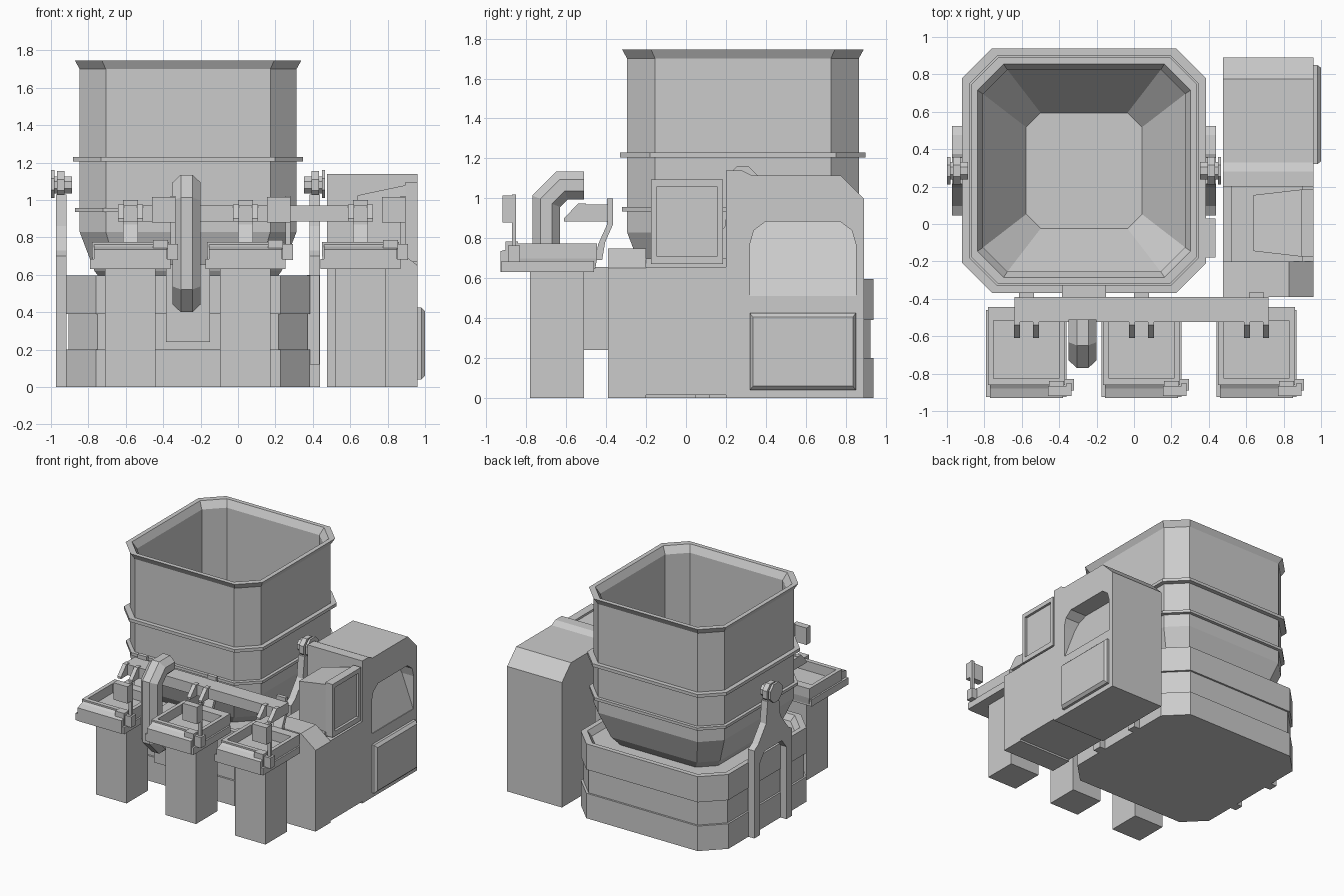
import bpy, bmesh
from math import cos, sin, pi

if "Cube" in bpy.data.objects:
    bpy.data.objects.remove(bpy.data.objects["Cube"])

CX, CY = -0.267, 0.285          # hopper axis


def loft(name, rings, closed=False):
    """Skin equal-length rings of points; cap the ends unless closed."""
    bm = bmesh.new()
    vs = [[bm.verts.new(p) for p in r] for r in rings]
    n = len(vs[0])
    pairs = list(zip(vs, vs[1:])) + ([(vs[-1], vs[0])] if closed else [])
    for a, b in pairs:
        for i in range(n):
            j = (i + 1) % n
            bm.faces.new((a[i], a[j], b[j], b[i]))
    if not closed:
        bm.faces.new(vs[0])
        bm.faces.new(vs[-1])
    bmesh.ops.recalc_face_normals(bm, faces=bm.faces)
    me = bpy.data.meshes.new(name)
    bm.to_mesh(me)
    bm.free()
    ob = bpy.data.objects.new(name, me)
    bpy.context.collection.objects.link(ob)
    return ob


def rect(x0, x1, y0, y1, z):
    return [(x0, y0, z), (x1, y0, z), (x1, y1, z), (x0, y1, z)]


def box(name, x0, x1, y0, y1, z0, z1):
    return loft(name, [rect(x0, x1, y0, y1, z0), rect(x0, x1, y0, y1, z1)])


def prism_x(name, yz, x0, x1):
    return loft(name, [[(x, y, z) for y, z in yz] for x in (x0, x1)])


def prism_y(name, xz, y0, y1):
    return loft(name, [[(x, y, z) for x, z in xz] for y in (y0, y1)])


def octa(h, c, z):
    """Square of half-width h with corners chamfered by c."""
    k = h - c
    pts = [(h, -k), (h, k), (k, h), (-k, h), (-h, k), (-h, -k), (-k, -h), (k, -h)]
    return [(CX + x, CY + y, z) for x, y in pts]


def yz_rect(x, y0, y1, z0, z1):
    return [(x, y0, z0), (x, y1, z0), (x, y1, z1), (x, y0, z1)]


# Hopper: outer skin up, flared rim, inner funnel down
loft("hopper", [octa(*r) for r in [
    (0.30, .10, .35), (0.50, .12, .62), (0.58, .14, .83), (0.58, .14, 1.70),
    (0.605, .145, 1.745), (0.57, .14, 1.745), (0.54, .13, 1.69), (0.54, .13, .86),
    (0.235, .06, .45), (0.09, .02, .40)]])
for i, (h, z0, z1) in enumerate([(0.615, 1.205, 1.23), (0.605, .935, .957)]):
    loft(f"hopper_band_{i}", [octa(h, .15, z0), octa(h, .15, z1),
                              octa(.565, .14, z1), octa(.565, .14, z0)], closed=True)

# Tiered base with a shallow basin on top
loft("base", [octa(*r) for r in [
    (.653, .16, 0), (.653, .16, .2), (.638, .155, .2), (.638, .155, .39),
    (.653, .16, .39), (.653, .16, .595), (.615, .15, .595), (.59, .145, .55),
    (.48, .12, .55)]])

# Side brackets carrying the hopper pivots, mirrored about the hopper axis
bracket = [(-.24, 0), (-.24, .70), (-.19, .73), (-.09, .86), (-.07, 1.03), (.07, 1.03),
           (.09, .86), (.19, .73), (.24, .70), (.24, 0), (.165, 0), (.165, .58),
           (.11, .65), (-.11, .65), (-.165, .58), (-.165, 0)]


def disc(r, cy, cz, n=8):
    return [(cy + r * cos((i + .5) * 2 * pi / n), cz + r * sin((i + .5) * 2 * pi / n))
            for i in range(n)]


for s, side in ((-1, "left"), (1, "right")):
    prism_x(f"{side}_bracket", [(CY + y, z) for y, z in bracket], CX + s * .65, CX + s * .705)
    prism_x(f"{side}_pivot_disc", disc(.08, CY, 1.08), CX + s * .66, CX + s * .70)
    prism_x(f"{side}_pivot_cap", disc(.08, CY, 1.085), CX + s * .715, CX + s * .733)
    prism_x(f"{side}_pivot_pin", disc(.05, CY, 1.08), CX + s * .62, CX + s * .73)
box("side_duct", .37, .435, -.18, .03, .12, .6)

# Tall control cabinet with sloped window recess and raised lower panel
cab = prism_x("cabinet", [(.2, 0), (.89, 0), (.89, 1.0), (.775, 1.115), (.33, 1.115),
                          (.28, 1.14), (.2, 1.14)], .475, .96)
arch = [(.32, .51), (.85, .51), (.85, .77), (.83, .84), (.77, .885),
        (.40, .885), (.34, .84), (.32, .77)]
cut = loft("window_cutter", [[(.98, y, z) for y, z in arch],
                             [(.955 - (z - .51) * .38, y, z) for y, z in arch]])
cut.hide_render = True
cut.hide_set(True)
m = cab.modifiers.new("window", "BOOLEAN")
m.object, m.operation, m.solver = cut, "DIFFERENCE", "EXACT"
loft("lower_panel", [yz_rect(.95, .32, .85, .04, .425), yz_rect(.98, .32, .85, .04, .425),
                     yz_rect(1.0, .335, .835, .06, .405)])

# Console with tapered monitor
box("console", .475, .96, -.2, .2, .015, .655)
loft("monitor_back", [yz_rect(.64, -.145, .155, .64, 1.025), yz_rect(.90, -.175, .185, .64, 1.08)])
loft("monitor", [yz_rect(.895, -.175, .185, .67, 1.095), yz_rect(.96, -.175, .185, .67, 1.095),
                 yz_rect(.96, -.145, .155, .71, 1.06), yz_rect(.94, -.145, .155, .71, 1.06)])
box("monitor_pedestal", .52, .90, -.2, .2, .65, .70)

# Low cabinet with chamfered top
prism_y("low_cabinet", [(.475, 0), (.96, 0), (.96, .65), (.83, .75), (.6, .75), (.475, .72)],
        -.39, -.2)

# Three dispensing stations
for i, c in enumerate((-.575, .04, .655)):
    n = f"station_{i}_"
    box(n + "pillar", c - .135, c + .135, -.78, -.51, 0, .66)
    o = (c - .195, c + .195, -.86, -.455)
    t = (c - .205, c + .205, -.86, -.445)
    w = (c - .175, c + .175, -.825, -.515)
    loft(n + "tray", [rect(*o, .645), rect(*t, .70), rect(*t, .775),
                      rect(*w, .775), rect(*w, .70)])
    # Front lip, sloped on top
    prism_x(n + "lip", [(-.93, .63), (-.84, .63), (-.84, .775), (-.88, .75), (-.93, .735)],
            c - .195, c + .195)
    box(n + "lip_foot", c - .215, c + .215, -.925, -.46, .63, .685)
    # Display on a post
    box(n + "post_block", c + .12, c + .20, -.905, -.84, .67, .785)
    box(n + "post_foot", c + .19, c + .255, -.89, -.83, .68, .765)
    box(n + "post", c + .215, c + .24, -.87, -.85, .74, 1.02)
    box(n + "display", c + .115, c + .24, -.92, -.866, .88, 1.015)
    # Bent rear support up to the beam
    prism_x(n + "support", [(-.455, .69), (-.42, .69), (-.405, .78), (-.365, .87), (-.365, 1.0),
                            (-.395, 1.0), (-.395, .87), (-.44, .77)], c - .04, c + .04)
    # Pair of sloped prongs on the beam
    for k in (-.05, .05):
        prism_x(n + "prong", [(-.61, .885), (-.5, .885), (-.5, .975), (-.54, .975), (-.61, .90)],
                c + k - .016, c + k + .016)

# Beam linking the stations
box("beam", -.64, .72, -.525, -.39, .885, .97)

# Octagonal C-shaped pipe: path point (y, z) and mitre normal
path = [(-.51, 1.065, 0, 1), (-.62, 1.065, -.414, 1), (-.70, .985, -1, .414),
        (-.70, .55, -1, -.414), (-.62, .47, -.414, -1), (-.45, .47, 0, -1)]
ring = disc(.081, 0, 0)
loft("pipe", [[(-.275 + u, y + v * ny * .93, z + v * nz * .93) for u, v in ring]
              for y, z, ny, nz in path])

# Block joining pipe and base
box("pipe_block", -.385, -.15, -.51, -.33, .24, .655)
